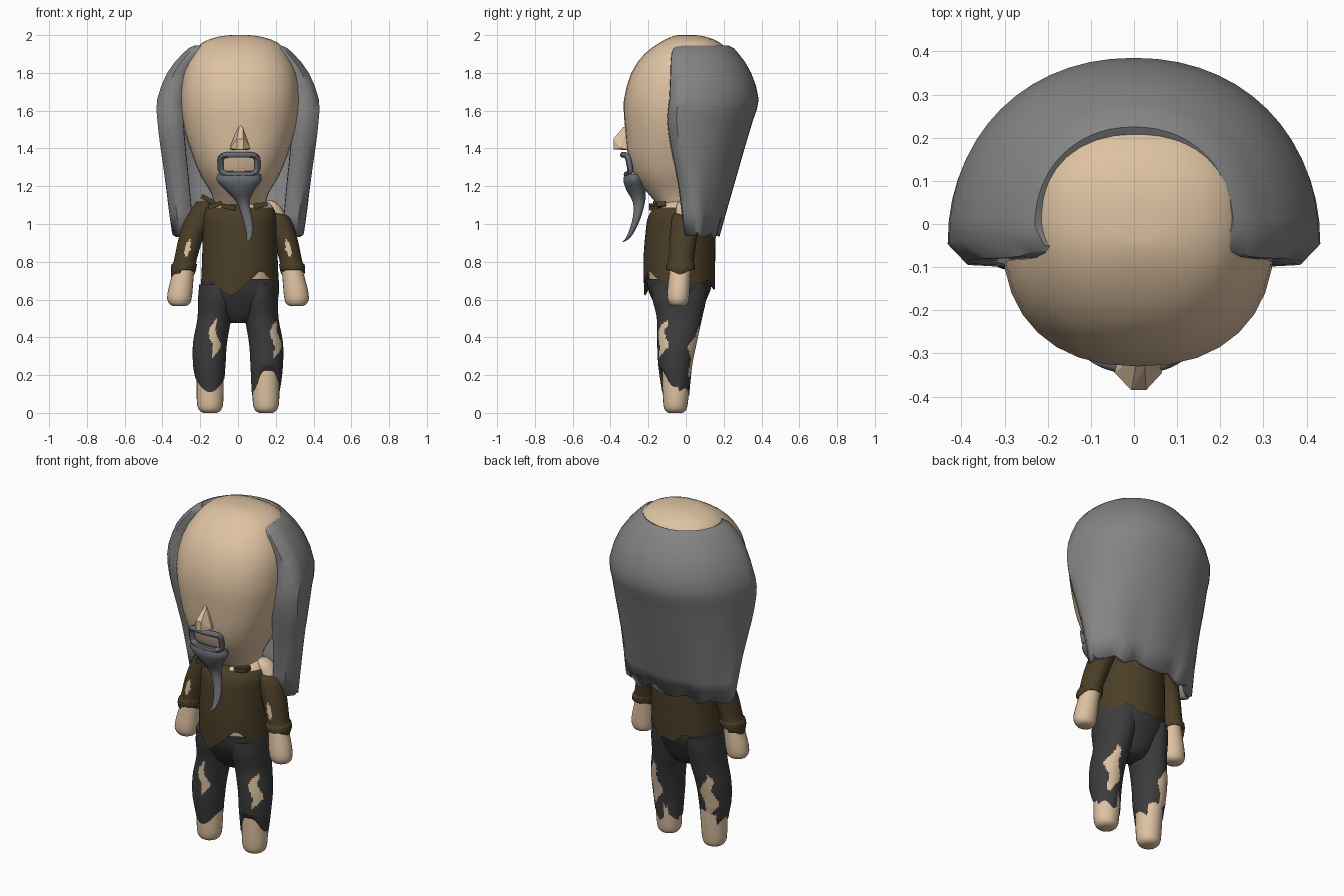
import bpy, bmesh, math
from math import sin, cos, pi, exp

cube = bpy.data.objects.get("Cube")
if cube:
    bpy.data.objects.remove(cube, do_unlink=True)


def material(name, rgb):
    m = bpy.data.materials.new(name)
    m.use_nodes = True
    m.diffuse_color = (*rgb, 1)
    for node in m.node_tree.nodes:
        if node.type == 'BSDF_PRINCIPLED':
            node.inputs["Base Color"].default_value = (*rgb, 1)
            node.inputs["Roughness"].default_value = 0.8
    return m


SKIN = material("skin", (0.73, 0.54, 0.36))
HAIR = material("grey_hair", (0.23, 0.23, 0.23))
BEARD = material("slate_beard", (0.14, 0.15, 0.17))
SHIRT = material("brown_cloth", (0.068, 0.048, 0.019))
PANTS = material("charcoal_cloth", (0.045, 0.045, 0.047))


def smooth(ob, angle=45):
    bpy.ops.object.select_all(action='DESELECT')
    ob.select_set(True)
    bpy.context.view_layer.objects.active = ob
    bpy.ops.object.shade_smooth_by_angle(angle=math.radians(angle))


def finish(name, bm, mats, rule=None, angle=45):
    bm.normal_update()
    if rule:
        for f in bm.faces:
            f.material_index = int(rule(f.calc_center_median(), f.normal))
    me = bpy.data.meshes.new(name)
    bm.to_mesh(me)
    bm.free()
    for m in mats:
        me.materials.append(m)
    ob = bpy.data.objects.new(name, me)
    bpy.context.collection.objects.link(ob)
    if angle:
        smooth(ob, angle)
    return ob


def catmull(secs, sub):
    """Smoothly subdivide a list of section tuples."""
    out = []
    for i in range(len(secs) - 1):
        a, b, c, d = (secs[max(0, min(len(secs) - 1, i + k))] for k in (-1, 0, 1, 2))
        for s in range(sub):
            t = s / sub
            out.append([0.5 * (2 * q + (r - p) * t + (2 * p - 5 * q + 4 * r - w) * t * t
                               + (3 * q - p - 3 * r + w) * t ** 3)
                        for p, q, r, w in zip(a, b, c, d)])
    out.append(list(secs[-1]))
    return out


def bend(v, power):
    return math.copysign(abs(v) ** (2 / power), v)


def grid_faces(bm, rows, closed):
    n = len(rows[0])
    for lo, hi in zip(rows, rows[1:]):
        for j in range(n if closed else n - 1):
            k = (j + 1) % n
            bm.faces.new((lo[j], lo[k], hi[k], hi[j]))


def loft(name, secs, mats, n=24, sub=3, power=2, hem=None, caps=(True, True), rule=None):
    """Stack of level ovals (x, y, z, rx, ry), bottom to top, with an optional ragged hem."""
    bm = bmesh.new()
    rows = []
    for i, (x, y, z, rx, ry) in enumerate(catmull(secs, sub)):
        row = []
        for j in range(n):
            a = 2 * pi * j / n
            px, py = x + rx * bend(cos(a), power), y + ry * bend(sin(a), power)
            dz = hem(px, py) * max(0, 1 - i / sub) if hem else 0
            row.append(bm.verts.new((px, py, z + dz)))
        rows.append(row)
    grid_faces(bm, rows, True)
    if caps[0]:
        bm.faces.new(rows[0][::-1])
    if caps[1]:
        bm.faces.new(rows[-1])
    return finish(name, bm, mats, rule)


# head: (z, half width, front y, back y)
head = [(1.08, .13, -.13, .09), (1.16, .15, -.2, .12), (1.25, .205, -.27, .16),
        (1.36, .25, -.308, .2), (1.5, .295, -.322, .25), (1.65, .315, -.33, .27),
        (1.8, .3, -.29, .27), (1.9, .25, -.22, .235), (1.96, .2, -.14, .18),
        (1.99, .12, -.08, .11), (2.0, .05, -.04, .05)]
loft("head", [(.01, (f + b) / 2, z, w, (b - f) / 2) for z, w, f, b in head],
     [SKIN], n=32, sub=2, power=2.3)

# long hair around the back of the bald head: (z, half width, front y, back y)
hair = [(.94, .345, .04, .175), (1.2, .38, .01, .25), (1.4, .41, -.03, .31),
        (1.55, .427, -.05, .355), (1.66, .428, -.04, .385), (1.8, .375, -.035, .345),
        (1.9, .295, -.03, .28), (1.945, .23, -.005, .225), (1.9, .17, .02, .16)]
bm = bmesh.new()
rows = []
for i, (z, w, f, b) in enumerate(catmull(hair, 2)):
    lock = max(0, 1 - i / 4)
    pts = [(w * .68, f - .05, 0), (w * .9, f - .045, 0)]
    for j in range(29):
        t = pi * j / 28
        wave = 1 + .025 * lock * sin(9 * t)
        pts.append((w * bend(cos(t), 2.12) * wave, f + (b - f) * bend(sin(t), 2.12) * wave, t))
    pts += [(-w * .9, f - .045, 0), (-w * .68, f - .05, 0)]
    rag = .012 if i == 0 else 0
    rows.append([bm.verts.new((x, y, z + rag * (sin(11 * t) + sin(17 * t) * .6)))
                 for x, y, t in pts])
grid_faces(bm, rows, False)
hair_ob = finish("long_hair", bm, [HAIR])
shell = hair_ob.modifiers.new("thickness", 'SOLIDIFY')
shell.thickness = .03
shell.offset = -1

# pointed faceted nose
bm = bmesh.new()
for p in [(.01, -.3, 1.54), (.025, -.335, 1.51), (-.006, -.385, 1.45), (.028, -.385, 1.45),
          (-.006, -.385, 1.395), (.028, -.385, 1.395), (-.045, -.345, 1.4), (.065, -.345, 1.4),
          (-.03, -.28, 1.39), (.05, -.28, 1.39)]:
    bm.verts.new(p)
bmesh.ops.convex_hull(bm, input=bm.verts)
finish("nose", bm, [SKIN], angle=0)

# moustache framing the mouth
curve = bpy.data.curves.new("moustache", 'CURVE')
curve.dimensions = '3D'
curve.bevel_depth = .016
curve.bevel_resolution = 2
spline = curve.splines.new('POLY')
spline.points.add(31)
spline.use_cyclic_u = True
for k, p in enumerate(spline.points):
    a = 2 * pi * k / 32
    x, z = .098 * bend(cos(a), 4.5), 1.315 + .052 * bend(sin(a), 4.5)
    p.co = (.005 + x, -.325 + 2.5 * x * x - .18 * (z - 1.32), z, 1)
curve.materials.append(BEARD)
moustache = bpy.data.objects.new("moustache", curve)
bpy.context.collection.objects.link(moustache)
bpy.ops.object.select_all(action='DESELECT')
moustache.select_set(True)
bpy.context.view_layer.objects.active = moustache
bpy.ops.object.convert(target='MESH')
smooth(bpy.context.view_layer.objects.active)

# goatee tapering to a curled tip
loft("goatee", [(.045, -.333, .905, .004, .004), (.06, -.305, .93, .014, .012),
                (.058, -.275, .99, .023, .018), (.042, -.255, 1.06, .028, .024),
                (.025, -.25, 1.12, .036, .034), (.01, -.265, 1.18, .078, .052),
                (.005, -.275, 1.23, .118, .058), (.005, -.275, 1.265, .113, .05)],
     [BEARD], n=18)

# bare torso under the clothes
loft("torso", [(.01, -.035, .6, .17, .14), (.01, -.035, .75, .185, .165),
               (.01, -.03, .95, .17, .15), (.01, -.02, 1.07, .17, .115),
               (.01, -.02, 1.12, .14, .095), (.01, -.02, 1.16, .09, .08)], [SKIN])


def shirt_hem(x, y):
    if y < -.03:
        return -.08 * exp(-((x + .04) / .07) ** 2) + .05 * exp(-((x - .12) / .04) ** 2)
    return -.05 * exp(-((x - .02) / .09) ** 2) + .012 * sin(60 * x)


def bare_shoulder(c, n):
    return c.z > 1.085 and (c.x > .05 or -.12 < c.x < -.06)


# torn shirt with a ragged hem
loft("shirt", [(.01, -.035, .7, .205, .188), (.01, -.035, .82, .2, .19),
               (.01, -.03, .95, .197, .185), (.01, -.03, 1.04, .195, .17),
               (.01, -.025, 1.1, .17, .13), (.01, -.02, 1.13, .12, .1)],
     [SHIRT, SKIN], n=48, sub=4, hem=shirt_hem, caps=(False, False), rule=bare_shoulder)

# loose scraps along the collar
for k, (x, y, z, tilt) in enumerate([(-.16, -.1, 1.13, .5), (-.12, -.15, 1.1, -.3),
                                     (-.05, -.17, 1.09, .2), (.12, -.13, 1.1, -.2)]):
    bm = bmesh.new()
    bmesh.ops.create_cube(bm, size=1)
    for v in bm.verts:
        u, w = v.co.x * .075, v.co.z * .025
        v.co = (x + u * cos(tilt) + w * sin(tilt), y + v.co.y * .05,
                z - u * sin(tilt) + w * cos(tilt))
    finish("collar_scrap_%d" % (k + 1), bm, [SHIRT], angle=0)

# arms, sleeves, legs and trousers on both sides
for s, side in ((1, "left"), (-1, "right")):
    loft(side + "_arm", [(s * .31, -.04, .565, .03, .03), (s * .31, -.04, .58, .056, .05),
                         (s * .308, -.04, .63, .066, .06), (s * .284, -.03, .77, .055, .055),
                         (s * .25, -.015, .9, .055, .055), (s * .205, 0, 1.03, .055, .055),
                         (s * .175, 0, 1.1, .045, .05), (s * .16, 0, 1.125, .02, .025)],
         [SKIN], n=20)

    def sleeve_tear(c, n):
        centre = .268 + .2 * (.87 - c.z)
        return n.y < -.3 and abs(abs(c.x) - centre) < .016 * (1 - ((c.z - .87) / .05) ** 2)

    top = 1.06 if s > 0 else 1.12
    loft(side + "_sleeve", [(s * .291, -.03, .745, .062, .07), (s * .289, -.03, .76, .067, .076),
                            (s * .285, -.028, .785, .067, .076), (s * .28, -.026, .805, .06, .068),
                            (s * .25, -.015, .92, .065, .072), (s * .205, 0, 1.03, .072, .075),
                            (s * .17, 0, top, .05, .06)],
         [SHIRT, SKIN], n=48, sub=8, caps=(False, True), rule=sleeve_tear,
         hem=lambda x, y: .012 * sin(50 * y) - (.02 if s < 0 else 0) * (abs(x) > .3))

    cx = s * .148
    loft(side + "_leg", [(cx, -.055, 0, .035, .035), (cx, -.055, .015, .058, .056),
                         (cx, -.055, .06, .07, .066), (cx, -.05, .2, .071, .076),
                         (cx, -.045, .35, .072, .08), (s * .12, -.035, .52, .07, .08)], [SKIN])

    def trouser_hem(x, y):
        if s > 0:
            return .12 * exp(-((x - .16) / .058) ** 4) if y < -.04 else .02 * sin(70 * x)
        return .07 * min(1, ((x - cx) / .075) ** 2) + (.06 if y > 0 else 0)

    def knee_tear(c, n):
        if n.y < 0:
            hx, hz, w, h = (.2 if s > 0 else -.125), .39, .022, .11
        else:
            hx, hz, w, h = s * .175, .32, .036, .14
        centre = hx + .012 * sin(40 * c.z)
        return abs(n.y) > .4 and abs(c.x - centre) < w * (1 - ((c.z - hz) / h) ** 2)

    loft(side + "_trouser_leg", [(cx, -.055, .11, .076, .072), (s * .152, -.057, .25, .086, .09),
                                 (s * .148, -.048, .37, .09, .105), (s * .125, -.035, .5, .09, .12),
                                 (s * .112, -.035, .6, .1, .142), (s * .105, -.035, .68, .1, .15)],
         [PANTS, SKIN], n=72, sub=12, caps=(False, True), hem=trouser_hem, rule=knee_tear)

# trouser seat
loft("trouser_seat", [(.005, -.03, .475, .07, .06), (.005, -.03, .51, .12, .095),
                      (.008, -.035, .59, .195, .138), (.01, -.035, .65, .207, .165),
                      (.01, -.035, .71, .205, .175)], [PANTS], n=32)
